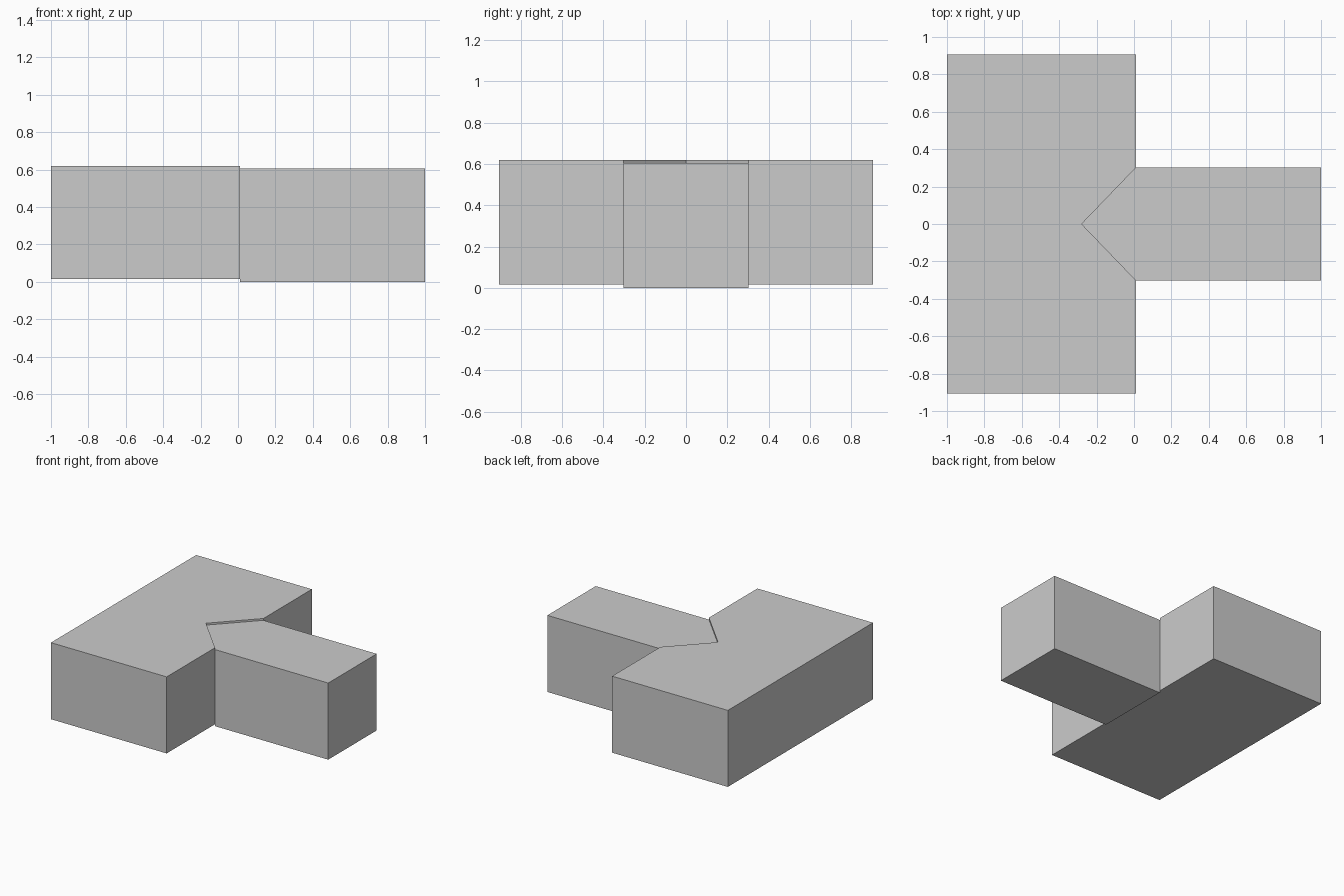
import bpy, bmesh

if "Cube" in bpy.data.objects:
    bpy.data.objects.remove(bpy.data.objects["Cube"])

# Main dimensions
X0, XJ, X1 = -1.0, 0.011, 1.0      # back of block, joint, end of arm
TIP = -0.28                        # point of the arm's recessed top
W, A = 0.906, 0.302                # half widths of block and arm
BLOCK_LO, BLOCK_HI = 0.0155, 0.62
ARM_LO, ARM_HI = 0.0, 0.605

bm = bmesh.new()


def face(*points):
    bm.faces.new([bm.verts.new(p) for p in points])


def flat(z, *outline):
    face(*[(x, y, z) for x, y in outline])


def wall(p, q, lo, hi):
    face((*p, lo), (*q, lo), (*q, hi), (*p, hi))


# Block: notched top, plain underside, three outer walls
flat(BLOCK_HI, (X0, -W), (XJ, -W), (XJ, -A), (TIP, 0), (XJ, A), (XJ, W), (X0, W))
flat(BLOCK_LO, (X0, -W), (X0, W), (XJ, W), (XJ, A), (XJ, -A), (XJ, -W))
wall((X0, W), (X0, -W), BLOCK_LO, BLOCK_HI)

# Arm: pointed top, underside, end wall and the small step under the joint
flat(ARM_HI, (TIP, 0), (XJ, -A), (X1, -A), (X1, A), (XJ, A))
flat(ARM_LO, (XJ, -A), (XJ, A), (X1, A), (X1, -A))
wall((X1, -A), (X1, A), ARM_LO, ARM_HI)
wall((XJ, A), (XJ, -A), ARM_LO, BLOCK_LO)

# Mirrored walls: block side, block shoulder, arm side, recess side
for s in (-1, 1):
    wall((X0, s * W), (XJ, s * W), BLOCK_LO, BLOCK_HI)
    face((XJ, s * W, BLOCK_LO), (XJ, s * A, BLOCK_LO), (XJ, s * A, ARM_HI),
         (XJ, s * A, BLOCK_HI), (XJ, s * W, BLOCK_HI))
    face((XJ, s * A, ARM_LO), (X1, s * A, ARM_LO), (X1, s * A, ARM_HI),
         (XJ, s * A, ARM_HI), (XJ, s * A, BLOCK_LO))
    wall((XJ, s * A), (TIP, 0), ARM_HI, BLOCK_HI)

# Weld the shell and orient it outward
bmesh.ops.remove_doubles(bm, verts=bm.verts, dist=0.0005)
bmesh.ops.recalc_face_normals(bm, faces=bm.faces)
mesh = bpy.data.meshes.new("tee_block")
bm.to_mesh(mesh)
bm.free()
bpy.context.collection.objects.link(bpy.data.objects.new("tee_block", mesh))
